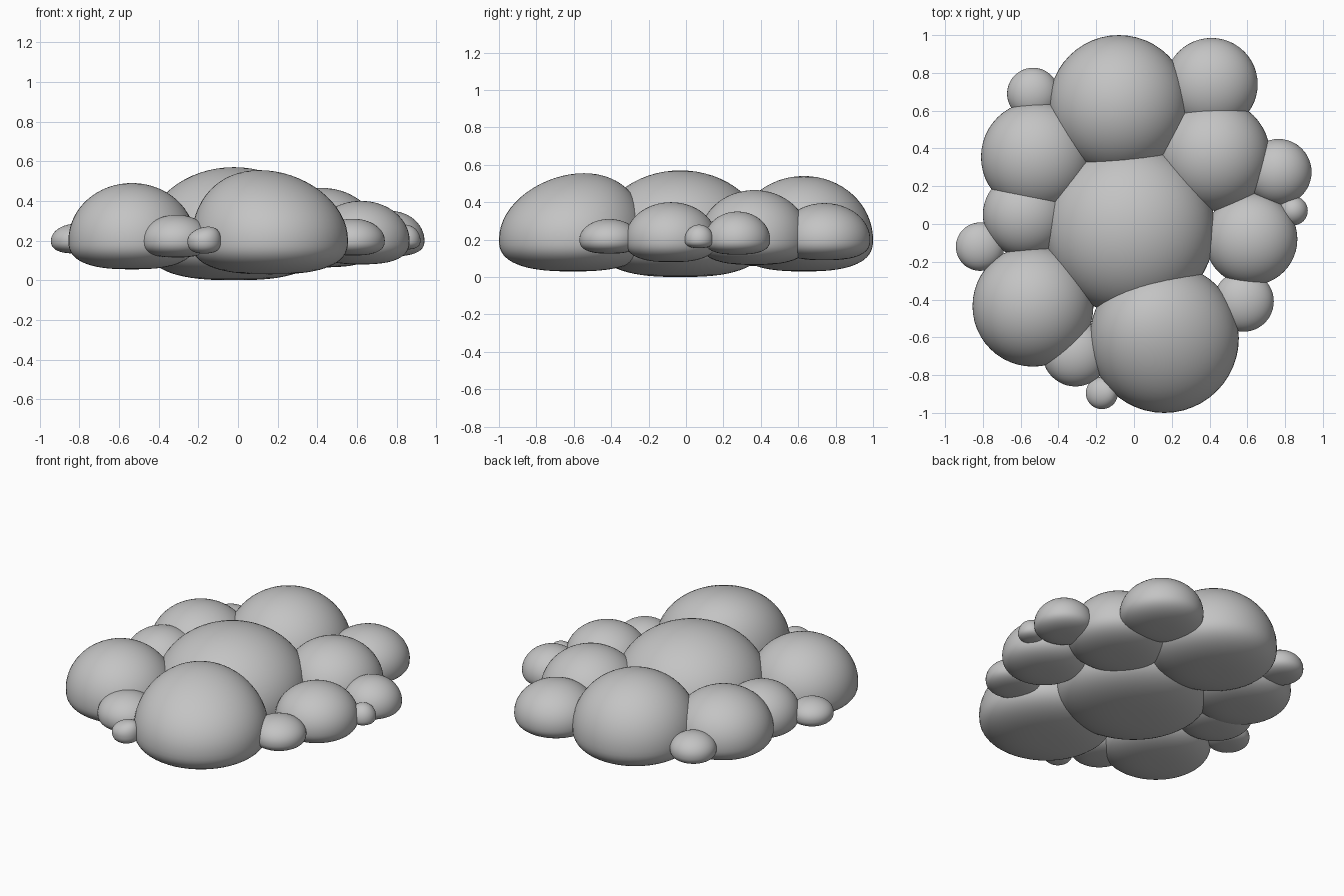
import bpy, bmesh, math

if "Cube" in bpy.data.objects:
    bpy.data.objects.remove(bpy.data.objects["Cube"])

# One flat colour for the whole cloud
grey = bpy.data.materials.new("cloud_grey")
grey.diffuse_color = (0.55, 0.55, 0.55, 1)
grey.use_nodes = True
grey.node_tree.nodes["Principled BSDF"].inputs["Base Color"].default_value = grey.diffuse_color

EQUATOR = 0.2  # height at which every puff is widest


def puff(name, x, y, r, bottom, top, lean=(0, 0)):
    """Round dome above the equator, flattened belly below it."""
    bm = bmesh.new()
    bmesh.ops.create_uvsphere(bm, u_segments=48, v_segments=32, radius=1)
    for v in bm.verts:
        rad = math.hypot(v.co.x, v.co.y)
        if v.co.z >= 0:
            z = v.co.z * (top - EQUATOR)
            s = r
        else:
            # superellipse belly, flatter than a sphere
            n = 2 / 2.6
            z = -(abs(v.co.z) ** n) * (EQUATOR - bottom)
            s = r * (rad ** n / rad if rad > 1e-5 else 1)
        k = max(v.co.z, 0) ** 2
        v.co = (v.co.x * s + lean[0] * k, v.co.y * s + lean[1] * k, z)
    me = bpy.data.meshes.new(name)
    bm.to_mesh(me)
    bm.free()
    me.materials.append(grey)
    me.shade_smooth()
    ob = bpy.data.objects.new(name, me)
    ob.location = (x, y, EQUATOR)
    bpy.context.collection.objects.link(ob)
    return ob


# Large puffs
puff("centre_puff", -0.02, -0.03, 0.45, 0.0, 0.57)
puff("back_puff", -0.08, 0.63, 0.37, 0.03, 0.54)
puff("front_puff", 0.16, -0.605, 0.395, 0.03, 0.555, (-0.05, 0.06))
puff("front_left_puff", -0.535, -0.435, 0.32, 0.055, 0.49)

# Medium puffs
puff("back_left_puff", -0.515, 0.355, 0.295, 0.06, 0.45)
puff("left_puff", -0.575, 0.05, 0.225, 0.08, 0.39)
puff("right_puff", 0.62, -0.08, 0.245, 0.08, 0.40)
puff("back_right_puff", 0.425, 0.365, 0.295, 0.065, 0.465)
puff("back_corner_puff", 0.41, 0.74, 0.245, 0.09, 0.395)

# Small puffs around the rim
puff("far_right_puff", 0.765, 0.275, 0.175, 0.12, 0.35)
puff("front_right_small_puff", 0.58, -0.41, 0.16, 0.125, 0.31)
puff("front_small_puff", -0.31, -0.685, 0.175, 0.115, 0.33)
puff("left_small_puff", -0.815, -0.12, 0.128, 0.135, 0.285)
puff("back_left_small_puff", -0.535, 0.69, 0.137, 0.13, 0.30)
puff("right_tiny_puff", 0.843, 0.07, 0.077, 0.155, 0.28)
puff("front_tiny_puff", -0.17, -0.895, 0.085, 0.135, 0.27, (0.02, 0.0))
